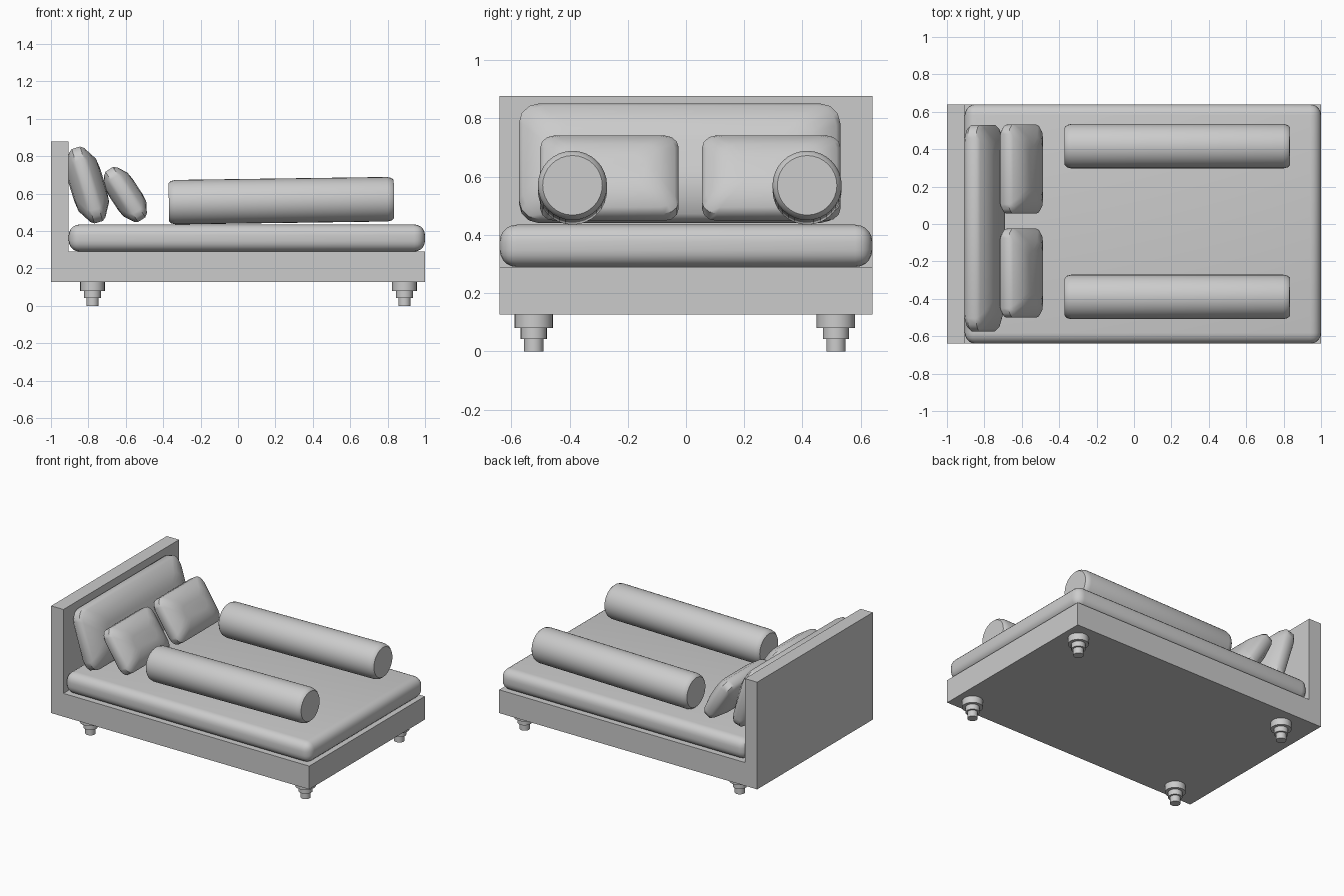
import bpy, bmesh, math

if "Cube" in bpy.data.objects:
    bpy.data.objects.remove(bpy.data.objects["Cube"])

def finish(bm, name, loc=(0, 0, 0), tilt=0.0, smooth=None):
    bmesh.ops.recalc_face_normals(bm, faces=bm.faces)
    me = bpy.data.meshes.new(name)
    bm.to_mesh(me)
    bm.free()
    ob = bpy.data.objects.new(name, me)
    bpy.context.collection.objects.link(ob)
    ob.location = loc
    ob.rotation_euler = (0, math.radians(tilt), 0)
    if smooth:
        bpy.ops.object.select_all(action='DESELECT')
        ob.select_set(True)
        bpy.context.view_layer.objects.active = ob
        bpy.ops.object.shade_smooth_by_angle(angle=math.radians(smooth))
    return ob

def loft(bm, rings):
    loops = [[bm.verts.new(p) for p in r] for r in rings]
    n = len(loops[0])
    for a, b in zip(loops, loops[1:]):
        for i in range(n):
            j = (i + 1) % n
            bm.faces.new((a[i], a[j], b[j], b[i]))
    bm.faces.new(loops[0])
    bm.faces.new(loops[-1])

def turned(name, profile, axis, segs, loc, tilt=0.0, smooth=35):
    """Stack of (radius, position) rings along x or z."""
    bm = bmesh.new()
    rings = []
    for r, h in profile:
        ring = []
        for i in range(segs):
            a = 2 * math.pi * i / segs
            c, s = r * math.cos(a), r * math.sin(a)
            ring.append((h, c, s) if axis == 'x' else (c, s, h))
        rings.append(ring)
    loft(bm, rings)
    return finish(bm, name, loc, tilt, smooth)

def cushion(name, half_w, half_h, rim, mid, corner, loc, tilt):
    """Pillow: rounded rectangles in the yz plane, lofted through x."""
    def ring(sx, inset, d):
        w, h = half_w - inset, half_h - inset
        r = min(corner, w, h)
        pts = []
        for k, (sy, sz) in enumerate(((1, 1), (-1, 1), (-1, -1), (1, -1))):
            for t in range(4):
                a = math.pi / 2 * (k + t / 3)
                pts.append((sx * d, sy * (w - r) + r * math.cos(a),
                            sz * (h - r) + r * math.sin(a)))
        return pts
    steps = ((half_h * 0.72, mid), (half_h * 0.42, mid * 0.93),
             (0.014, rim), (0.0, rim * 0.55))
    rings = [ring(-1, i, d) for i, d in steps]
    rings += [ring(1, i, d) for i, d in reversed(steps)]
    bm = bmesh.new()
    loft(bm, rings)
    return finish(bm, name, loc, tilt, 40)

# bed frame with headboard: one L profile extruded across the width
profile = [(-1, 0.127), (1, 0.127), (1, 0.29), (-0.905, 0.29), (-0.905, 0.878), (-1, 0.878)]
bm = bmesh.new()
loft(bm, [[(x, y, z) for x, z in profile] for y in (-0.64, 0.64)])
finish(bm, "frame_and_headboard")

# mattress
bm = bmesh.new()
bmesh.ops.create_cube(bm, size=1)
bmesh.ops.scale(bm, vec=(1.905, 1.28, 0.145), verts=bm.verts)
bmesh.ops.bevel(bm, geom=list(bm.edges), offset=0.058, segments=5,
                profile=0.5, affect='EDGES')
finish(bm, "mattress", (0.0475, 0, 0.3625), 0, 40)

# stepped legs
leg = [(0.033, 0), (0.033, 0.043), (0.045, 0.043), (0.045, 0.08), (0.066, 0.08), (0.066, 0.13)]
for x in (-0.778, 0.89):
    for y in (-0.523, 0.515):
        turned("leg", leg, 'z', 24, (x, y, 0))

# bolsters lying along the sides
L, R = 0.602, 0.119
bolster = [(R * 0.86, -L), (R * 0.95, -L + 0.012), (R, -L + 0.035),
           (R, L - 0.035), (R * 0.95, L - 0.012), (R * 0.86, L)]
for y in (-0.39, 0.416):
    turned("bolster", bolster, 'x', 32, (0.232, y, 0.562), -0.8, 40)

# leaning cushions
cushion("back_cushion", 0.552, 0.208, 0.042, 0.092, 0.07, (-0.806, -0.022, 0.646), -17)
for y in (-0.263, 0.293):
    cushion("small_cushion", 0.238, 0.16, 0.042, 0.078, 0.05, (-0.602, y, 0.595), -33)
